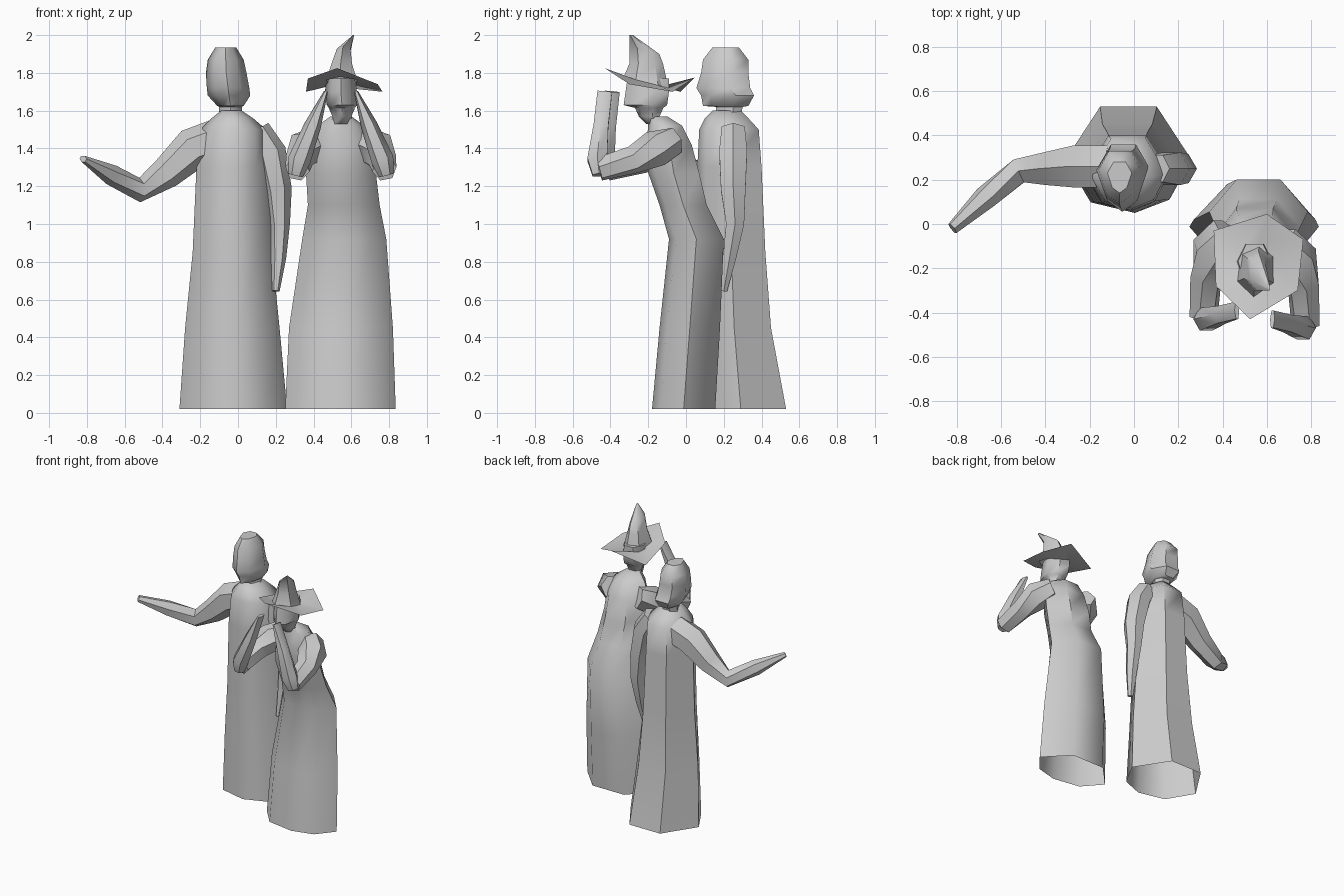
import bpy
import bmesh
import math
from mathutils import Vector

default_cube = bpy.data.objects.get("Cube")
if default_cube:
    bpy.data.objects.remove(default_cube, do_unlink=True)

# One plain clay colour for both figures
clay = bpy.data.materials.new("light_grey_clay")
clay.use_nodes = True
clay.diffuse_color = (.6, .6, .6, 1)
clay.node_tree.nodes["Principled BSDF"].inputs["Base Color"].default_value = clay.diffuse_color


def loft(name, rings, cap_start=False, cap_end=False, smooth=50):
    """Skin a list of equally sized point rings."""
    bm = bmesh.new()
    loops = [[bm.verts.new(point) for point in ring] for ring in rings]
    count = len(loops[0])
    for low, high in zip(loops, loops[1:]):
        for i in range(count):
            j = (i + 1) % count
            bm.faces.new((low[i], low[j], high[j], high[i]))
    if cap_start:
        bm.faces.new(loops[0][::-1])
    if cap_end:
        bm.faces.new(loops[-1])
    bmesh.ops.recalc_face_normals(bm, faces=bm.faces)
    mesh = bpy.data.meshes.new(name)
    bm.to_mesh(mesh)
    bm.free()
    mesh.materials.append(clay)
    part = bpy.data.objects.new(name, mesh)
    bpy.context.collection.objects.link(part)
    bpy.ops.object.select_all(action='DESELECT')
    part.select_set(True)
    bpy.context.view_layer.objects.active = part
    bpy.ops.object.shade_smooth_by_angle(angle=math.radians(smooth))
    return part


def fit(outline, boxes):
    """Fit a unit outline into boxes given as left, right, front, back, height."""
    return [[((left + right) / 2 + u * (right - left) / 2,
              (front + back) / 2 + v * (back - front) / 2, height)
             for u, v in outline]
            for left, right, front, back, height in boxes]


def limb(name, path, sides=6, flat_tip=1.0):
    """Faceted tube along points given as x, y, z, radius; the tip may be flattened."""
    points = [Vector(p[:3]) for p in path]
    rings = []
    for k, centre in enumerate(points):
        before = points[max(k - 1, 0)]
        after = points[min(k + 1, len(points) - 1)]
        along = (after - before).normalized()
        side = along.cross(Vector((0, 1, 0)))
        side.normalize()
        other = along.cross(side)
        squash = flat_tip if k == len(points) - 1 else 1.0
        radius = path[k][3]
        rings.append([centre
                      + side * radius * squash * math.cos(math.tau * i / sides)
                      + other * radius * math.sin(math.tau * i / sides)
                      for i in range(sides)])
    return loft(name, rings, True, True)


# Cross-sections shared by the robes and heads
robe_outline = [(-.6, -.8), (.1, -1), (.65, -.75), (1, 0), (.45, 1), (-.45, 1), (-1, 0)]
head_outline = [(0, -1), (.6, -.65), (1, .3), (.5, 1), (-.5, 1), (-1, .3), (-.6, -.65)]

# Standing figure: robe open at the hem
loft("tall_figure_robe", fit(robe_outline, [
    (-.31, .26, .05, .53, .02), (-.28, .22, .06, .45, .45), (-.24, .18, .06, .42, .85),
    (-.22, .16, .06, .4, 1.3), (-.2, .15, .07, .385, 1.5),
    (-.14, .08, .1, .33, 1.56), (-.09, .02, .14, .29, 1.6)]), cap_end=True)

# Standing figure: neck, head and swept back hair
loft("tall_figure_head", fit(head_outline, [
    (-.1, .02, .16, .29, 1.57), (-.1, .02, .16, .3, 1.62), (-.11, .03, .09, .33, 1.625),
    (-.16, .065, .08, .36, 1.68), (-.165, .06, .055, .34, 1.72), (-.17, .045, .08, .33, 1.8),
    (-.16, .03, .09, .33, 1.87), (-.12, -.01, .14, .28, 1.935)]), True, True)

# Standing figure: outstretched arm and hanging arm
limb("tall_figure_right_arm", [
    (-.1, .26, 1.45, .11), (-.24, .26, 1.4, .11), (-.38, .25, 1.27, .085),
    (-.52, .24, 1.18, .065), (-.67, .12, 1.26, .055), (-.82, -.02, 1.345, .03)], flat_tip=.6)
limb("tall_figure_left_arm", [
    (.1, .25, 1.5, .07), (.17, .25, 1.38, .085), (.21, .25, 1.18, .075),
    (.22, .26, 1, .055), (.215, .23, .82, .04), (.2, .2, .645, .02)])

# Stooping figure: robe leaning forward above the hip
loft("short_figure_robe", fit(robe_outline, [
    (.25, .835, -.18, .155, .02), (.27, .82, -.14, .18, .45), (.34, .785, -.09, .2, .92),
    (.37, .75, -.14, .11, 1.1), (.36, .73, -.2, .07, 1.27), (.38, .72, -.21, .03, 1.42),
    (.42, .67, -.2, -.02, 1.52), (.49, .6, -.2, -.1, 1.57)]), cap_end=True)

# Stooping figure: neck and face
loft("short_figure_head", fit(head_outline, [
    (.49, .6, -.21, -.11, 1.53), (.5, .6, -.25, -.14, 1.57), (.48, .62, -.27, -.12, 1.615),
    (.47, .63, -.33, -.1, 1.63), (.46, .63, -.32, -.09, 1.7), (.47, .62, -.31, -.09, 1.77)]),
    True, True)

# Stooping figure: both arms raised to the face, left one reaching a little further
for name, mirror, reach in (("right", 1, 0), ("left", -1, -.04)):
    def arm(path):
        return [(.545 + mirror * x, y + reach, z, r) for x, y, z, r in path]
    limb("short_figure_%s_sleeve" % name, arm([
        (-.12, -.03, 1.44, .08), (-.19, -.12, 1.4, .1), (-.22, -.24, 1.34, .075),
        (-.23, -.42, 1.29, .065)]))
    limb("short_figure_%s_forearm" % name, arm([
        (-.24, -.42, 1.26, .04), (-.22, -.43, 1.34, .06), (-.15, -.41, 1.52, .045),
        (-.08, -.39, 1.7, .045)]), flat_tip=.25)

# Pointed hat: bent brim running into a crooked crown
brim = [(.525, -.43, 1.825), (.74, -.3, 1.74), (.765, -.07, 1.7),
        (.6, .045, 1.775), (.36, -.03, 1.7), (.37, -.28, 1.77)]
hub = Vector((.55, -.2, 1.75))


def crown(centre, width, depth, lean=0):
    """Ring of the crown with the same corners as the brim, rising to the front."""
    ring = []
    for corner in brim:
        way = Vector(corner) - hub
        way.z = 0
        way.normalize()
        ring.append(Vector(centre) + Vector((way.x * width, way.y * depth, -way.y * lean)))
    return ring


loft("pointed_hat", [brim, crown((.55, -.21, 1.75), .09, .12, .03),
                     crown((.55, -.21, 1.85), .06, .09),
                     crown((.56, -.22, 1.92), .04, .08, .02),
                     crown((.612, -.29, 2), .004, .01)], cap_end=True, smooth=40)
